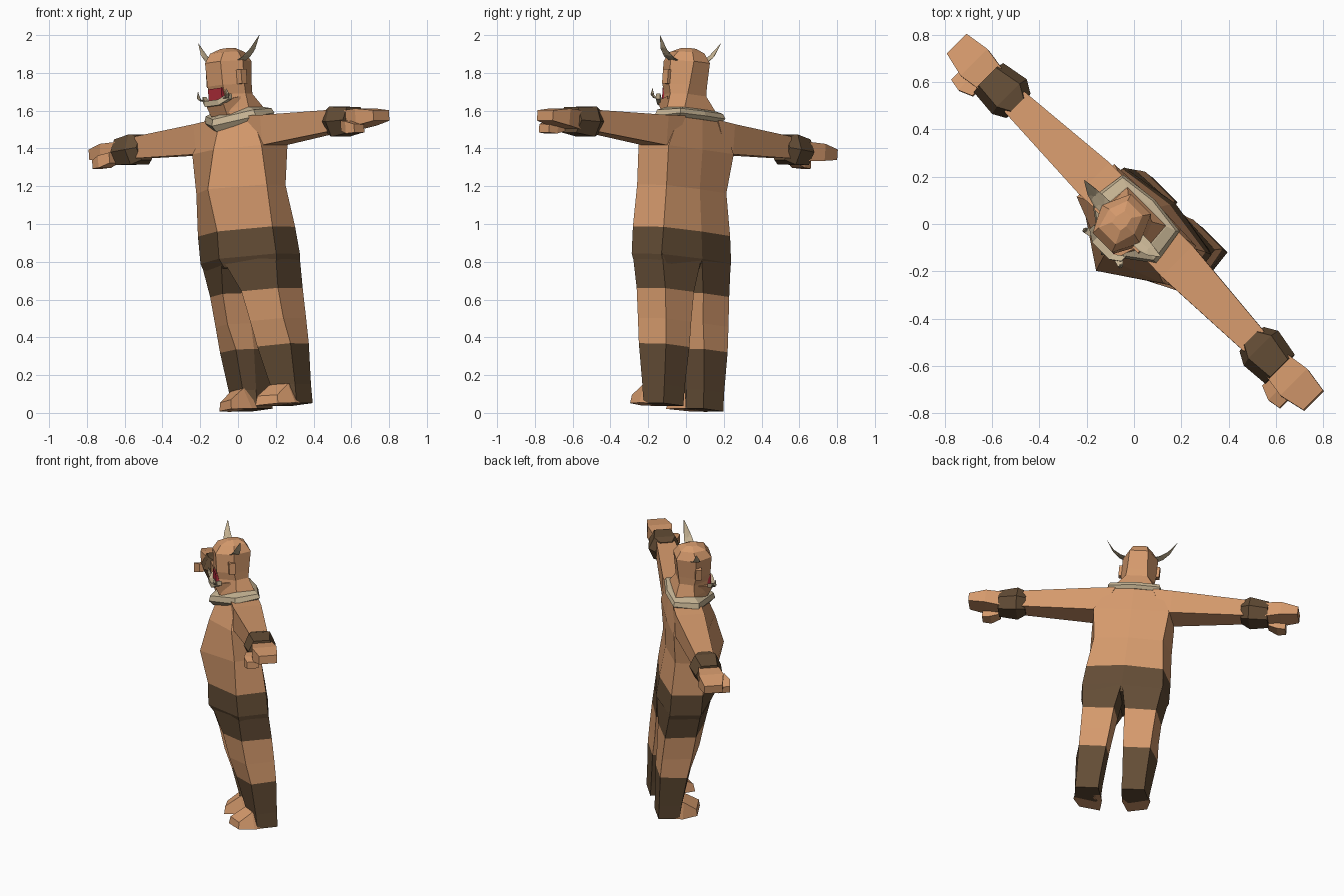
import bpy, bmesh, math
from mathutils import Matrix, Vector

# figure leans sideways and is turned toward the corner
POSE = (Matrix.Rotation(math.radians(-45), 4, 'Z')
        @ Matrix.Translation((0.14, 0, 0.03))
        @ Matrix.Rotation(math.radians(-5.6), 4, 'Y'))


def material(name, rgb):
    m = bpy.data.materials.new(name)
    m.diffuse_color = (*rgb, 1)
    return m


SKIN = material("skin", (0.66, 0.32, 0.15))
CLOTH = material("dark_cloth", (0.125, 0.073, 0.036))
BONE = material("bone", (0.56, 0.45, 0.29))
RED = material("mouth_red", (0.42, 0.025, 0.04))


def loft(name, rings, mats, side=1):
    """Skin a list of point rings; mats gives one material per band."""
    bm = bmesh.new()
    rows = [[bm.verts.new((p[0] * side, p[1], p[2])) for p in r] for r in rings]
    used = list(dict.fromkeys(mats))
    n = len(rows[0])
    for k in range(len(rows) - 1):
        for i in range(n):
            j = (i + 1) % n
            f = bm.faces.new((rows[k][i], rows[k][j], rows[k + 1][j], rows[k + 1][i]))
            f.material_index = used.index(mats[k])
    bm.faces.new(rows[0]).material_index = used.index(mats[0])
    bm.faces.new(rows[-1]).material_index = used.index(mats[-1])
    bmesh.ops.recalc_face_normals(bm, faces=bm.faces)
    bm.transform(POSE)
    me = bpy.data.meshes.new(name)
    bm.to_mesh(me)
    bm.free()
    for m in used:
        me.materials.append(m)
    ob = bpy.data.objects.new(name, me)
    bpy.context.collection.objects.link(ob)
    return ob


def box(name, x, y, z, mat, side=1):
    rings = [[(x[0], y[0], h), (x[1], y[0], h), (x[1], y[1], h), (x[0], y[1], h)] for h in z]
    return loft(name, rings, [mat], side)


def hexring(front, side, back, mid):
    """front/mid: (y, z) on the centre line; side/back: (x, y, z) mirrored."""
    (sx, sy, sz), (bx, by, bz) = side, back
    return [(0, *front), (sx, sy, sz), (bx, by, bz),
            (0, *mid), (-bx, by, bz), (-sx, sy, sz)]


def level(z, fy, sx, sy, bx, by, my):
    return hexring((fy, z), (sx, sy, z), (bx, by, z), (my, z))


# torso with belt
loft("torso", [
    level(0.74, -0.17, 0.27, -0.05, 0.25, 0.145, 0.16),
    level(0.79, -0.205, 0.285, -0.06, 0.262, 0.14, 0.185),
    level(0.935, -0.205, 0.28, -0.07, 0.25, 0.13, 0.165),
    level(1.16, -0.253, 0.265, -0.075, 0.225, 0.105, 0.13),
    level(1.37, -0.19, 0.26, -0.09, 0.245, 0.12, 0.13),
    hexring((-0.145, 1.48), (0.17, -0.05, 1.53), (0.16, 0.1, 1.54), (0.115, 1.54)),
], [CLOTH, CLOTH, SKIN, SKIN, SKIN])

# bone collar
loft("collar", [
    hexring((-0.16, 1.465), (0.17, -0.05, 1.51), (0.155, 0.10, 1.53), (0.12, 1.53)),
    hexring((-0.19, 1.495), (0.195, -0.05, 1.53), (0.17, 0.115, 1.55), (0.135, 1.55)),
    hexring((-0.18, 1.53), (0.18, -0.05, 1.565), (0.16, 0.105, 1.575), (0.125, 1.575)),
    hexring((-0.12, 1.56), (0.13, -0.03, 1.585), (0.12, 0.09, 1.585), (0.1, 1.585)),
], [BONE] * 3)


# head and neck
def head_ring(z, fx, fy, sx, sy, bx, by):
    half = [(fx, fy, z), (sx, sy, z), (bx, by, z)]
    return half + [(-x, y, h) for x, y, h in reversed(half)]


loft("head", [
    head_ring(1.50, 0.07, -0.12, 0.14, -0.03, 0.13, 0.09),
    head_ring(1.585, 0.065, -0.12, 0.125, -0.03, 0.115, 0.09),
    head_ring(1.66, 0.055, -0.13, 0.11, -0.03, 0.07, 0.06),
    head_ring(1.71, 0.058, -0.145, 0.115, -0.04, 0.065, 0.065),
    head_ring(1.835, 0.058, -0.15, 0.115, -0.04, 0.06, 0.08),
    head_ring(1.885, 0.05, -0.115, 0.075, -0.03, 0.045, 0.05),
    head_ring(1.908, 0.025, -0.06, 0.03, -0.03, 0.02, 0.01),
], [SKIN] * 6)

# jaw, mouth and lower lip bone
loft("jaw", [
    [(-0.06, -0.13, 1.55), (0.06, -0.13, 1.55), (0.08, -0.06, 1.56), (-0.08, -0.06, 1.56)],
    [(-0.065, -0.165, 1.625), (0.065, -0.165, 1.625), (0.1, -0.06, 1.645), (-0.1, -0.06, 1.645)],
], [SKIN])
box("mouth", (-0.05, 0.05), (-0.15, -0.11), (1.62, 1.695), RED)
loft("lip_bone", [
    [(x, y, z), (x, y + 0.03, z), (x, y + 0.03, z + 0.03), (x, y, z + 0.03)]
    for x, y, z in [(-0.095, -0.15, 1.63), (-0.05, -0.18, 1.602), (0.05, -0.18, 1.602), (0.095, -0.15, 1.63)]
], [BONE] * 3)


def horn_ring(x, y, z, r, tilt):
    c, s = math.cos(tilt), math.sin(tilt)
    return [(x - s * r * math.cos(t), y + r * math.sin(t), z + c * r * math.cos(t))
            for t in (i * math.tau / 6 for i in range(6))]


def leg_ring(z, *pts):
    return [(x, y, z) for x, y in pts]


def arm_ring(x, y0, y1, z0, z1, xb=None):
    xb = x if xb is None else xb
    return [(x, y0, z1), (x, y1, z1), (xb, y1, z0), (xb, y0, z0)]


def cuff_ring(x, y0, y1, z0, z1):
    m = (z0 + z1) / 2
    d = 0.035
    return [(x, y0 + d, z1), (x, y1 - d, z1), (x, y1, m),
            (x, y1 - d, z0), (x, y0 + d, z0), (x, y0, m)]


for s, tag in ((1, "left"), (-1, "right")):
    # horn, ear and tusk
    loft(tag + "_horn", [
        horn_ring(0.07, -0.035, 1.83, 0.036, math.radians(-80)),
        horn_ring(0.125, -0.035, 1.845, 0.034, math.radians(-65)),
        horn_ring(0.175, -0.03, 1.88, 0.024, math.radians(-45)),
        horn_ring(0.228, -0.018, 1.955, 0.002, math.radians(-25)),
    ], [BONE] * 3, s)
    box(tag + "_ear", (0.09, 0.132), (-0.075, -0.035), (1.71, 1.785), SKIN, s)
    loft(tag + "_tusk", [
        horn_ring(0.085, -0.155, 1.635, 0.017, math.radians(-90)),
        horn_ring(0.108, -0.165, 1.65, 0.012, math.radians(-45)),
        horn_ring(0.105, -0.17, 1.685, 0.002, 0),
    ], [BONE] * 2, s)

    # arm
    loft(tag + "_arm", [
        arm_ring(0.12, -0.07, 0.11, 1.365, 1.54, 0.2),
        arm_ring(0.25, -0.075, 0.11, 1.37, 1.53),
        arm_ring(0.72, -0.052, 0.068, 1.395, 1.51),
    ], [SKIN] * 2, s)
    # wrist cuff
    loft(tag + "_cuff", [
        cuff_ring(0.70, -0.065, 0.08, 1.385, 1.515),
        cuff_ring(0.755, -0.095, 0.112, 1.365, 1.525),
        cuff_ring(0.875, -0.085, 0.09, 1.375, 1.51),
    ], [CLOTH] * 2, s)
    # hand and thumb
    loft(tag + "_hand", [
        arm_ring(0.86, -0.06, 0.07, 1.395, 1.495),
        arm_ring(0.96, -0.075, 0.085, 1.405, 1.495),
        arm_ring(1.07, -0.05, 0.068, 1.42, 1.475),
    ], [SKIN] * 2, s)
    loft(tag + "_thumb", [
        arm_ring(0.87, -0.10, -0.03, 1.385, 1.44),
        arm_ring(0.93, -0.125, -0.03, 1.365, 1.43),
        arm_ring(0.985, -0.115, -0.04, 1.365, 1.41),
    ], [SKIN] * 2, s)

    # leg: shorts, bare knee, shin wrap down to the heel
    loft(tag + "_leg", [
        leg_ring(0.80, (0.0, -0.19), (0.28, -0.06), (0.258, 0.14), (0.0, 0.18), (0.0, 0.0)),
        leg_ring(0.61, (0.07, -0.125), (0.255, -0.035), (0.24, 0.165), (0.035, 0.175), (0.025, 0.02)),
        leg_ring(0.45, (0.085, -0.09), (0.255, -0.01), (0.235, 0.18), (0.045, 0.18), (0.04, 0.04)),
        leg_ring(0.315, (0.08, -0.045), (0.265, 0.02), (0.232, 0.19), (0.055, 0.19), (0.05, 0.06)),
        leg_ring(0.10, (0.105, 0.01), (0.248, 0.05), (0.225, 0.192), (0.072, 0.192), (0.065, 0.07)),
        leg_ring(0.0, (0.105, 0.01), (0.24, 0.06), (0.225, 0.195), (0.075, 0.195), (0.068, 0.07)),
    ], [CLOTH, SKIN, SKIN, CLOTH, CLOTH], s)
    # foot
    loft(tag + "_foot", [
        [(0.07, 0.10, 0.0), (0.235, 0.10, 0.0), (0.215, 0.09, 0.11), (0.09, 0.09, 0.11)],
        [(0.065, 0.03, 0.0), (0.25, 0.04, 0.0), (0.215, 0.03, 0.105), (0.1, 0.01, 0.11)],
        [(0.09, -0.10, 0.0), (0.22, -0.06, 0.0), (0.215, -0.055, 0.045), (0.1, -0.09, 0.05)],
    ], [SKIN] * 2, s)
